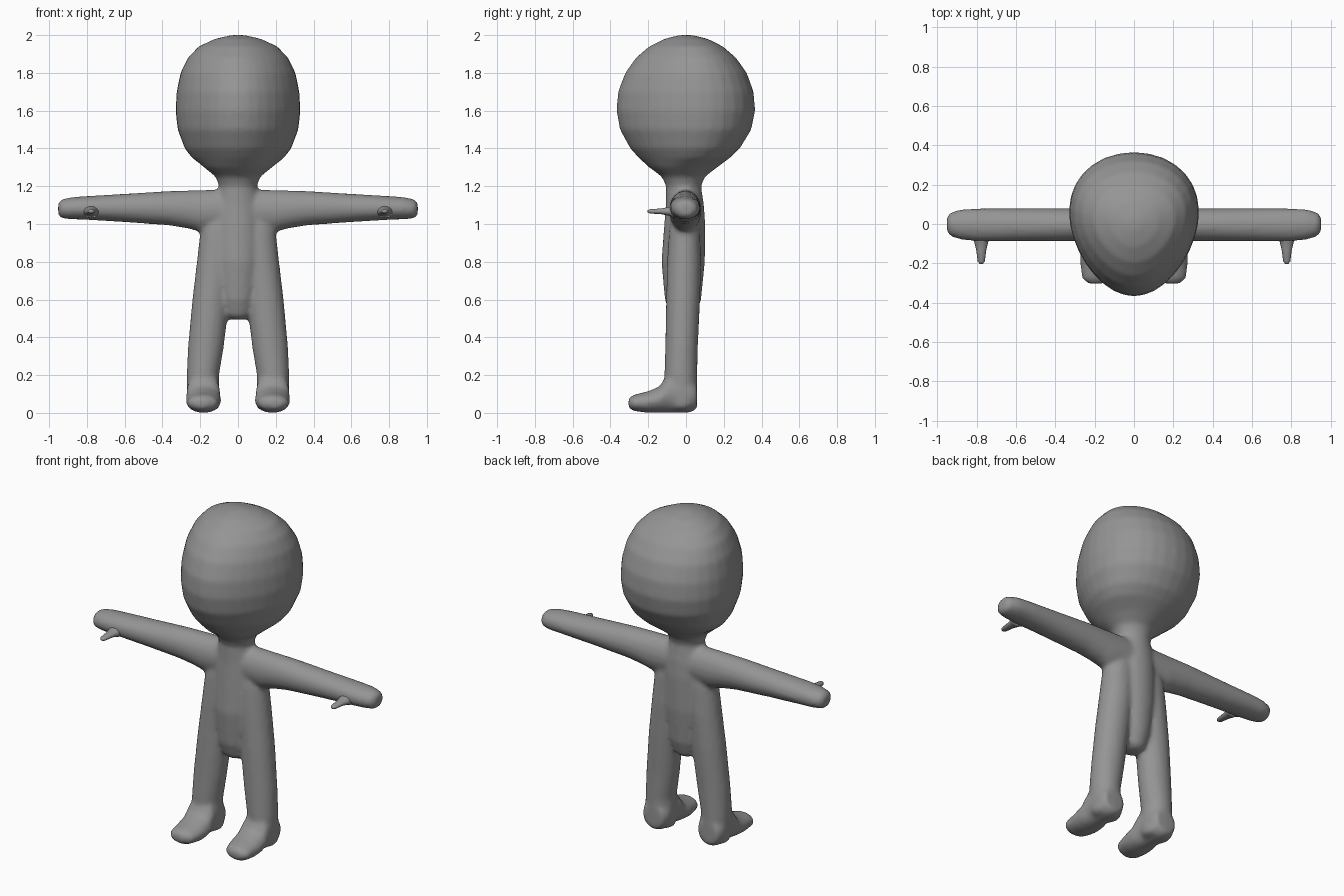
import bpy
import bmesh
from math import cos, sin, pi
from mathutils import Vector

default_cube = bpy.data.objects.get("Cube")
if default_cube:
    bpy.data.objects.remove(default_cube, do_unlink=True)

grey = bpy.data.materials.new("matte grey")
grey.use_nodes = True
grey_colour = (0.3, 0.3, 0.3, 1)
grey.diffuse_color = grey_colour
grey.node_tree.nodes["Principled BSDF"].inputs["Base Color"].default_value = grey_colour


def loft(bm, axis, sections, segments=24, egg=None):
    """Skin oval sections (position, low u, high u, low v, high v) along an axis."""
    rings = []
    for index, (position, u_low, u_high, v_low, v_high) in enumerate(sections):
        taper = egg(position) if egg else 0
        ring = []
        for step in range(segments):
            angle = 2 * pi * step / segments
            u = (u_low + u_high) / 2 + (u_high - u_low) / 2 * cos(angle) * (1 + taper * sin(angle))
            v = (v_low + v_high) / 2 + (v_high - v_low) / 2 * sin(angle)
            point = {"x": (position, u, v), "y": (u, position, v), "z": (u, v, position)}[axis]
            ring.append(bm.verts.new(Vector(point)))
        rings.append(ring)
    faces = [bm.faces.new(rings[0]), bm.faces.new(rings[-1])]
    for lower, upper in zip(rings, rings[1:]):
        for i in range(segments):
            j = (i + 1) % segments
            faces.append(bm.faces.new((lower[i], lower[j], upper[j], upper[i])))
    bmesh.ops.recalc_face_normals(bm, faces=faces)


def mirror_copy(bm):
    """Add the opposite side of everything built so far."""
    copy = bmesh.ops.duplicate(bm, geom=bm.verts[:] + bm.edges[:] + bm.faces[:])["geom"]
    verts = [item for item in copy if isinstance(item, bmesh.types.BMVert)]
    faces = [item for item in copy if isinstance(item, bmesh.types.BMFace)]
    bmesh.ops.scale(bm, vec=(-1, 1, 1), verts=verts)
    bmesh.ops.reverse_faces(bm, faces=faces)


def finish(bm, name):
    mesh = bpy.data.meshes.new(name)
    bm.to_mesh(mesh)
    bm.free()
    mesh.materials.append(grey)
    mesh.shade_smooth()
    part = bpy.data.objects.new(name, mesh)
    bpy.context.collection.objects.link(part)
    return part


body = bmesh.new()

# Leg, from ankle up to the armpit
loft(body, "z", [
    (0.015, 0.11, 0.25, -0.08, 0.03),
    (0.04, 0.095, 0.27, -0.1, 0.06),
    (0.2, 0.1, 0.272, -0.115, 0.06),
    (0.35, 0.075, 0.265, -0.11, 0.063),
    (0.6, 0.045, 0.242, -0.105, 0.075),
    (0.8, 0.02, 0.218, -0.1, 0.08),
    (0.96, 0.01, 0.2, -0.09, 0.075),
    (1.08, 0.01, 0.18, -0.07, 0.06),
])

# Foot, from toe to heel
loft(body, "y", [
    (-0.305, 0.16, 0.23, 0.03, 0.075),
    (-0.28, 0.11, 0.265, 0.01, 0.095),
    (-0.2, 0.09, 0.275, 0, 0.115),
    (-0.14, 0.09, 0.275, 0, 0.14),
    (-0.09, 0.095, 0.272, 0, 0.22),
    (0.02, 0.1, 0.27, 0, 0.2),
    (0.058, 0.12, 0.25, 0.02, 0.16),
])

# Arm, from the chest to the rounded mitten hand
loft(body, "x", [
    (0, -0.085, 0.08, 0.96, 1.185),
    (0.2, -0.088, 0.08, 0.958, 1.18),
    (0.26, -0.088, 0.08, 0.975, 1.178),
    (0.36, -0.088, 0.08, 0.992, 1.175),
    (0.6, -0.088, 0.079, 1.01, 1.16),
    (0.8, -0.088, 0.079, 1.022, 1.148),
    (0.88, -0.08, 0.075, 1.025, 1.142),
    (0.935, -0.062, 0.058, 1.03, 1.13),
    (0.952, -0.035, 0.035, 1.05, 1.11),
])
mirror_copy(body)

# Torso, neck and head in one run, each row: height, half width, front, back
profile = [
    (0.495, 0.04, -0.06, 0.03), (0.52, 0.075, -0.085, 0.055),
    (0.6, 0.1, -0.112, 0.08), (0.8, 0.13, -0.13, 0.1),
    (1, 0.13, -0.115, 0.102), (1.1, 0.12, -0.107, 0.095),
    (1.2, 0.1, -0.105, 0.08), (1.25, 0.118, -0.128, 0.1),
    (1.3, 0.18, -0.195, 0.165), (1.35, 0.24, -0.25, 0.232),
    (1.4, 0.278, -0.295, 0.285), (1.5, 0.315, -0.35, 0.346),
    (1.6, 0.326, -0.368, 0.366), (1.7, 0.32, -0.36, 0.358),
    (1.8, 0.3, -0.322, 0.322), (1.88, 0.262, -0.265, 0.265),
    (1.94, 0.205, -0.195, 0.195), (1.98, 0.12, -0.115, 0.115),
    (2, 0.035, -0.035, 0.035),
]
loft(body, "z", [(z, -half, half, front, back) for z, half, front, back in profile],
     segments=32, egg=lambda z: 0.18 if z > 1.32 else 0)

# Fuse the parts into one soft skin
figure = finish(body, "body")
fuse = figure.modifiers.new("fuse", "REMESH")
fuse.mode = "VOXEL"
fuse.voxel_size = 0.013
fuse.use_smooth_shade = True
soften = figure.modifiers.new("soften", "SMOOTH")
soften.factor = 0.5
soften.iterations = 6

# Thumbs, small flat spikes pointing forward
for side, name in ((1, "left_thumb"), (-1, "right_thumb")):
    thumb = bmesh.new()
    centre = 0.777 * side
    loft(thumb, "y", [
        (y, centre - half, centre + half, 1.067 - height, 1.067 + height)
        for y, half, height in (
            (-0.06, 0.05, 0.035), (-0.09, 0.036, 0.025), (-0.13, 0.026, 0.016),
            (-0.19, 0.018, 0.012), (-0.203, 0.008, 0.006))
    ], segments=10)
    finish(thumb, name)
